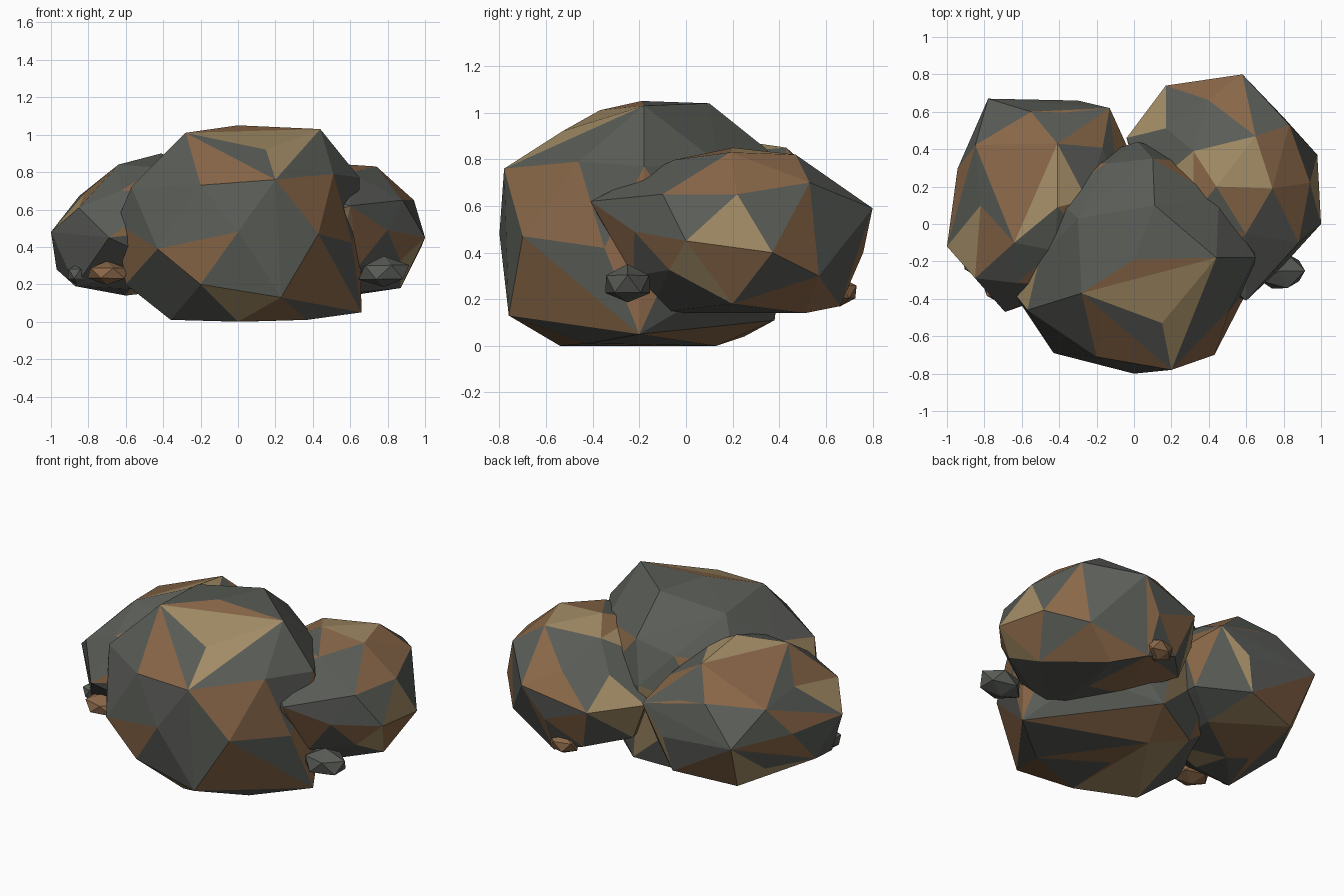
import bpy, bmesh, random
from mathutils import Vector

if "Cube" in bpy.data.objects:
    bpy.data.objects.remove(bpy.data.objects["Cube"])

random.seed(11)


def material(name, rgb):
    m = bpy.data.materials.new(name)
    m.diffuse_color = (*rgb, 1)
    m.use_nodes = True
    m.node_tree.nodes["Principled BSDF"].inputs["Base Color"].default_value = m.diffuse_color
    return m


MATS = [material("slate", (.1, .106, .094)),
        material("brown_stone", (.25, .135, .065)),
        material("tan_stone", (.36, .26, .13))]


def finish(bm, name, pick):
    """Turn the bmesh into a flat-shaded object with a stone colour per face."""
    bmesh.ops.recalc_face_normals(bm, faces=bm.faces)
    for f in bm.faces:
        f.material_index = pick()
        f.smooth = False
    me = bpy.data.meshes.new(name)
    bm.to_mesh(me)
    bm.free()
    for m in MATS:
        me.materials.append(m)
    ob = bpy.data.objects.new(name, me)
    bpy.context.collection.objects.link(ob)


def boulder(name, centre, radii, corners, low, high, power=2.2):
    """Low-poly rounded block whose nearest vertices are pulled out to the corners."""
    c, r = Vector(centre), Vector(radii)
    src = bmesh.new()
    bmesh.ops.create_icosphere(src, subdivisions=2, radius=1)
    dirs = [v.co.normalized() for v in src.verts]
    src.free()
    pts = []
    for d in dirs:
        n = sum(abs(a) ** power for a in d) ** (1 / power)
        pts.append(c + Vector(a / n * b for a, b in zip(d, r)))
    free = set(range(len(pts)))
    for corner in corners:
        p = Vector(corner)
        d = Vector((a - b) / s for a, b, s in zip(p, c, r)).normalized()
        i = max(free, key=lambda k: dirs[k].dot(d))
        free.discard(i)
        pts[i] = p
    bm = bmesh.new()
    for p in pts:
        bm.verts.new((p.x, p.y, min(max(p.z, low), high)))
    bmesh.ops.convex_hull(bm, input=bm.verts)
    bmesh.ops.delete(bm, geom=[v for v in bm.verts if not v.link_faces], context='VERTS')
    finish(bm, name, lambda: random.choices((0, 1, 2), (.6, .29, .11))[0])


def pebble(name, centre, radii, mat):
    bm = bmesh.new()
    bmesh.ops.create_icosphere(bm, subdivisions=1, radius=1)
    for v in bm.verts:
        k = random.uniform(.95, 1.1)
        v.co = Vector(c + a * r * k for c, a, r in zip(centre, v.co, radii))
    finish(bm, name, lambda: mat)


# Large front boulder
boulder("front_boulder", (.02, -.18, .5), (.6, .6, .52), [
    (0, -.19, 1.05), (.11, .10, 1.04), (.44, -.18, 1.03), (-.28, -.37, 1.01),
    (-.3, .03, .98), (.15, -.53, .92), (.2, -.78, .76), (-.2, -.71, .73),
    (0, -.8, .48), (.43, -.7, .47), (-.43, -.69, .39), (.23, -.76, .13),
    (-.2, -.72, .2), (-.57, -.46, .72), (.65, -.18, .77), (.66, -.2, .05),
    (.51, -.46, .79), (.61, -.35, .42), (-.65, -.36, .53), (-.6, -.33, .2),
    (-.36, -.4, .01), (.37, -.42, .01), (0, -.54, 0), (0, .13, 0),
    (.1, .38, .11), (-.2, .25, .04), (.1, .35, .84), (.02, .44, .6)], 0, 1.05)

# Left rear boulder
boulder("left_boulder", (-.5, .13, .5), (.46, .53, .37), [
    (-1, -.12, .48), (-.85, -.29, .61), (-.64, -.1, .84), (-.41, .09, .9),
    (-.41, .43, .85), (-.82, .1, .69), (-.78, .67, .5), (-.13, .62, .6),
    (-.69, -.47, .45), (-.97, .1, .28), (-.6, .1, .14), (-.55, .6, .7),
    (-.03, .4, .52), (-.72, .52, .2), (-.35, .63, .24), (-.87, -.2, .19),
    (-.3, .66, .45), (-.1, .42, .28), (-.76, .3, .72)], .14, .92)

# Right rear boulder
boulder("right_boulder", (.52, .22, .49), (.46, .53, .35), [
    (.44, .2, .85), (.74, .19, .83), (.65, .47, .82), (.83, .53, .7),
    (.58, .8, .59), (1, 0, .45), (.98, .37, .4), (.88, -.1, .65),
    (.6, -.41, .62), (.87, .2, .18), (.6, .51, .14), (.5, -.15, .14),
    (.17, .74, .5), (.45, .76, .4), (-.04, .46, .5), (.8, .57, .3),
    (.45, .66, .17), (.25, .66, .24), (.7, .67, .47), (.05, .45, .27)], .14, .85)

# Small stones around the base
pebble("right_pebble", (.78, -.25, .265), (.14, .105, .08), 0)
pebble("left_pebble", (-.7, -.33, .26), (.12, .1, .06), 1)
pebble("left_small_pebble", (-.86, -.21, .255), (.06, .06, .055), 0)
pebble("rear_pebble", (.38, .66, .23), (.1, .08, .06), 1)
